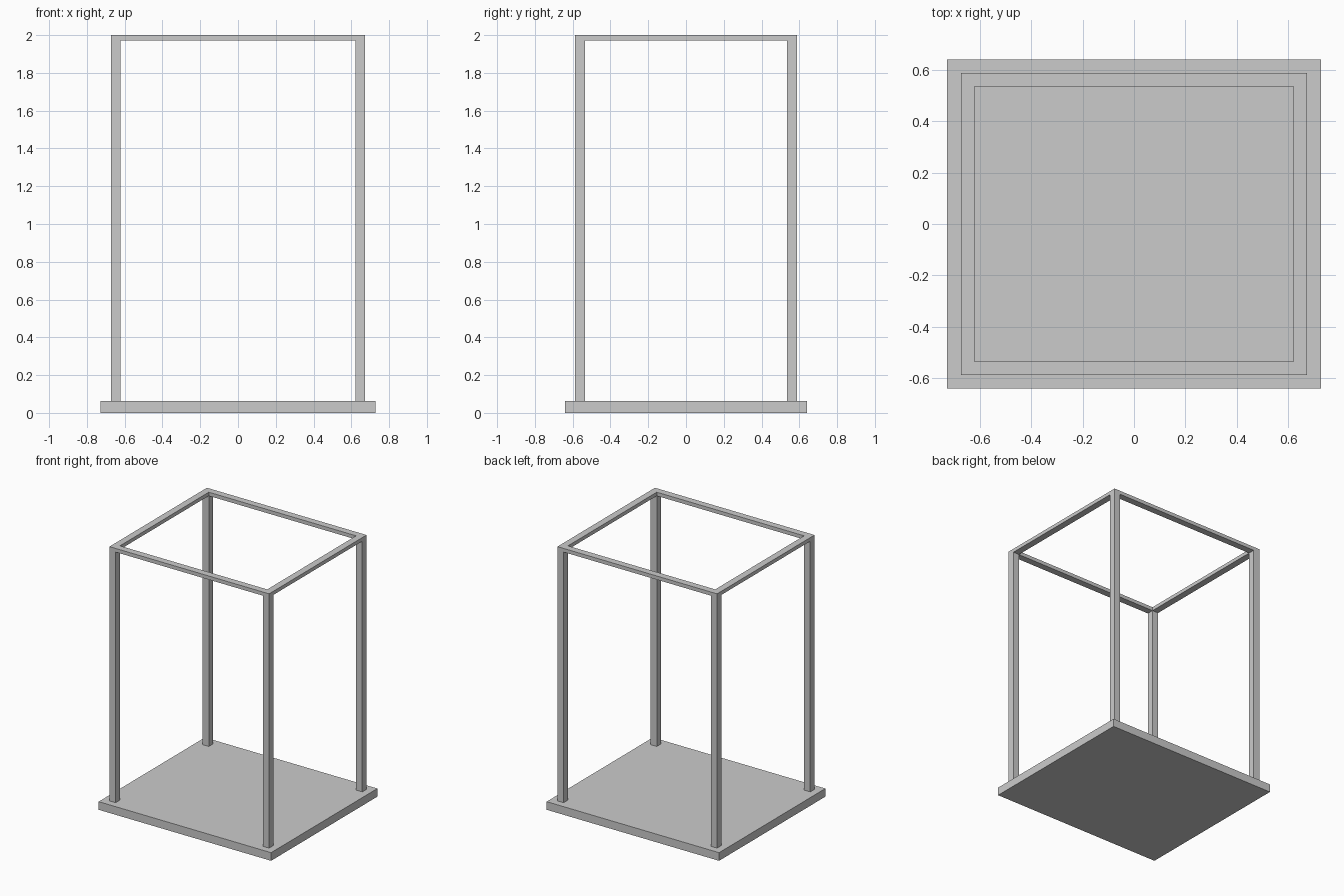
import bpy

if "Cube" in bpy.data.objects:
    bpy.data.objects.remove(bpy.data.objects["Cube"])

BX, BY, BH = 0.727, 0.64, 0.062    # base half sizes and height
FX, FY = 0.673, 0.587              # outer half sizes of the frame
W, RAIL_H, TOP = 0.052, 0.028, 2.0


def box(name, x0, x1, y0, y1, z0, z1):
    bpy.ops.mesh.primitive_cube_add(
        size=1, location=((x0 + x1) / 2, (y0 + y1) / 2, (z0 + z1) / 2))
    ob = bpy.context.object
    ob.name = name
    ob.scale = (x1 - x0, y1 - y0, z1 - z0)
    bpy.ops.object.transform_apply(location=False, rotation=False, scale=True)
    return ob


# Floor slab
box("base_slab", -BX, BX, -BY, BY, 0, BH)

# Four corner posts
for sx, side in ((-1, "left"), (1, "right")):
    for sy, end in ((-1, "front"), (1, "back")):
        xs = sorted((sx * FX, sx * (FX - W)))
        ys = sorted((sy * FY, sy * (FY - W)))
        box(f"{end}_{side}_post", *xs, *ys, BH, TOP - RAIL_H)

# Thin rails joining the post tops
for s, end in ((-1, "front"), (1, "back")):
    ys = sorted((s * FY, s * (FY - W)))
    box(f"{end}_top_rail", -FX, FX, *ys, TOP - RAIL_H, TOP)
for s, side in ((-1, "left"), (1, "right")):
    xs = sorted((s * FX, s * (FX - W)))
    box(f"{side}_top_rail", *xs, -FY + W, FY - W, TOP - RAIL_H, TOP)
